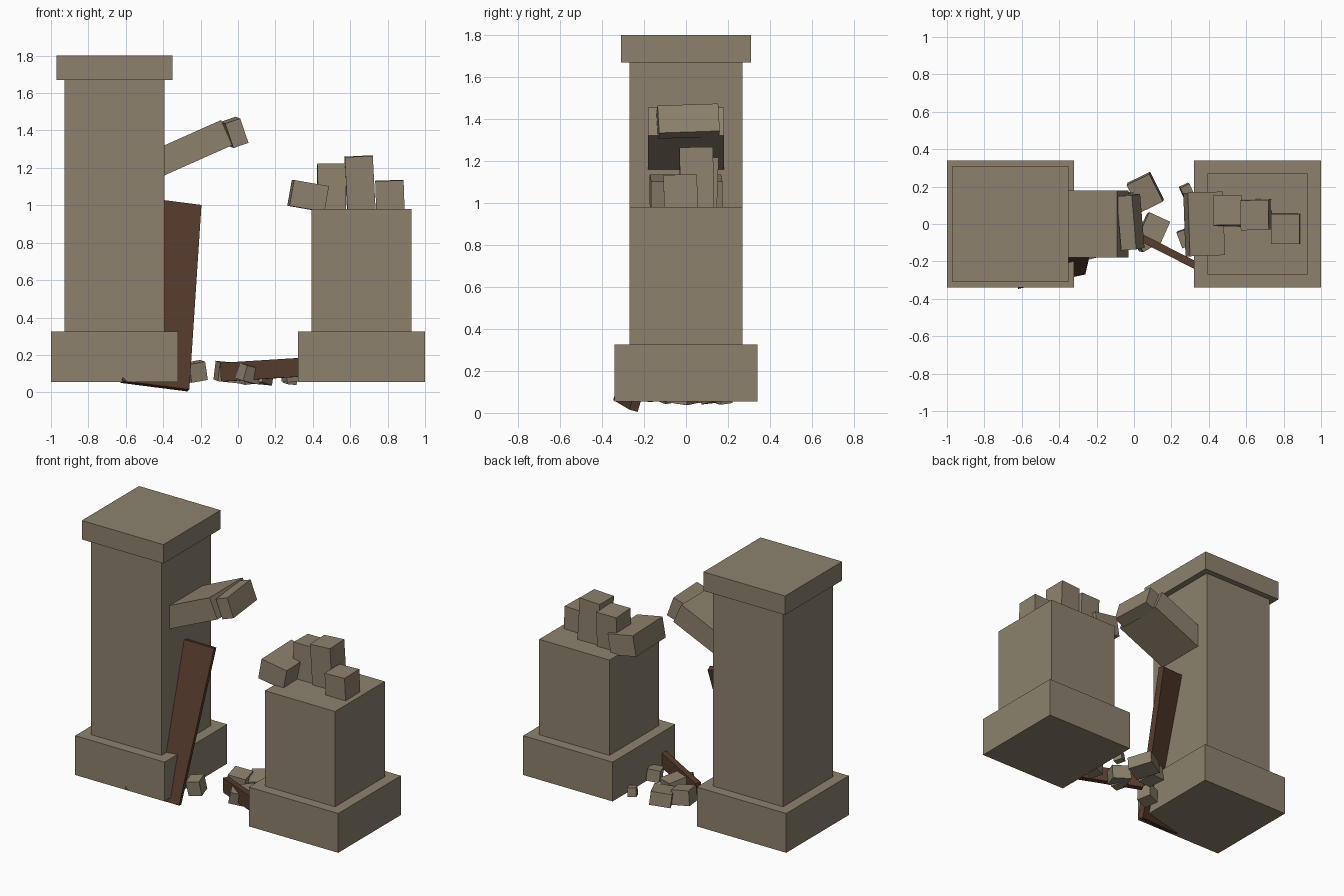
import bpy
from math import radians
from mathutils import Matrix, Vector, Euler

if "Cube" in bpy.data.objects:
    bpy.data.objects.remove(bpy.data.objects["Cube"])


def material(name, rgb):
    m = bpy.data.materials.new(name)
    m.diffuse_color = (*rgb, 1)
    m.use_nodes = True
    m.node_tree.nodes["Principled BSDF"].inputs["Base Color"].default_value = m.diffuse_color
    return m


STONE = material("weathered_stone", (0.265, 0.222, 0.152))
WOOD = material("dark_wood", (0.093, 0.045, 0.026))


def block(name, center, size, rot=(0, 0, 0), mat=STONE, basis=None):
    """Box of a given size, turned by Euler degrees or by a 3x3 basis."""
    bpy.ops.mesh.primitive_cube_add(size=1)
    ob = bpy.context.object
    ob.name = ob.data.name = name
    turn = basis or Euler([radians(a) for a in rot]).to_matrix()
    ob.data.transform(Matrix.Translation(center) @ turn.to_4x4()
                      @ Matrix.Diagonal((*size, 1)))
    ob.data.materials.append(mat)
    return ob


def span(name, x, y, z):
    """Upright box given by its limits, symmetric in y."""
    block(name, ((x[0] + x[1]) / 2, 0, (z[0] + z[1]) / 2),
          (x[1] - x[0], 2 * y, z[1] - z[0]))


# Pillars: the left one is whole, the right one is broken off
for side, x, top in (("left", -0.66, 1.67), ("right", 0.66, 0.98)):
    span(side + "_pillar_base", (x - 0.34, x + 0.34), 0.34, (0.055, 0.325))
    span(side + "_pillar_shaft", (x - 0.267, x + 0.267), 0.27, (0.325, top))
span("left_pillar_cap", (-0.97, -0.35), 0.31, (1.67, 1.80))

# Remains of the arch
block("arch_stub", (-0.266, 0, 1.297), (0.45, 0.36, 0.147), (0, -24, 0))
block("arch_end_stone", (-0.018, 0.01, 1.39), (0.085, 0.29, 0.138), (2, -19, 4))

# Broken stones on top of the right pillar
block("slipped_arch_stone", (0.375, 0.0, 1.05), (0.19, 0.34, 0.14), (0, 10, 2))
block("broken_top_stone_1", (0.5, 0.07, 1.095), (0.15, 0.16, 0.25), (-2, 0, 1))
block("broken_top_stone_2", (0.652, 0.05, 1.115), (0.15, 0.16, 0.295), (1, -3, 1))
block("broken_top_stone_3", (0.812, -0.026, 1.055), (0.152, 0.16, 0.155), (1, -2, 0))

# Rubble on the ground: center, size, rotation
rubble = [
    ((0.06, 0.17, 0.10), (0.135, 0.165, 0.09), (6, -6, 26)),
    ((0.105, -0.025, 0.095), (0.125, 0.13, 0.09), (-8, 5, -25)),
    ((-0.055, 0.10, 0.108), (0.12, 0.12, 0.10), (5, 6, 12)),
    ((-0.225, -0.13, 0.112), (0.09, 0.10, 0.10), (5, -10, 15)),
    ((0.06, -0.085, 0.10), (0.10, 0.09, 0.085), (10, 12, 30)),
    ((0.285, -0.07, 0.10), (0.085, 0.09, 0.08), (4, -6, 20)),
    ((0.28, 0.18, 0.075), (0.055, 0.06, 0.06), (8, 5, 25)),
]
for i, (c, s, r) in enumerate(rubble):
    block(f"rubble_{i + 1}", c, s, r)

# Door board leaning through the left pillar, set from its right edge
up = Vector((0.065, 0.29, 0.99)).normalized()
across = Vector((1, 0.22, -0.11))
across = (across - up * across.dot(up)).normalized()
basis = Matrix((across, up.cross(across), up)).transposed()
block("leaning_board", Vector((-0.265, -0.25, 0.01)) + up * 0.515 - across * 0.185,
      (0.37, 0.042, 1.03), mat=WOOD, basis=basis)

# Fallen board lying on edge against the right base
block("fallen_board", (0.16, -0.135, 0.123), (0.55, 0.04, 0.1), (0, -3.2, -27), WOOD)
